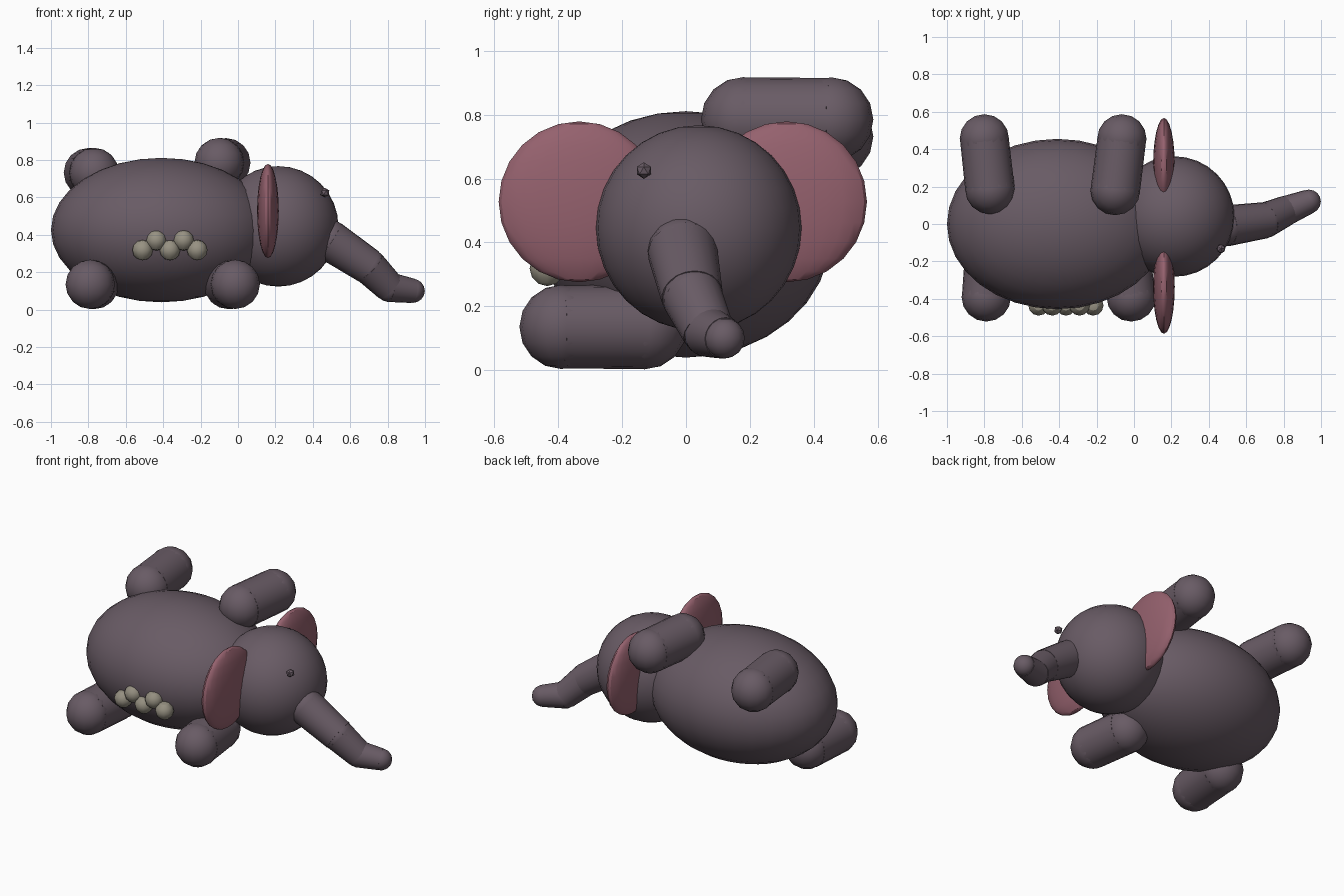
import bpy
from mathutils import Vector

cube = bpy.data.objects.get("Cube")
if cube:
    bpy.data.objects.remove(cube, do_unlink=True)


def material(name, rgb):
    mat = bpy.data.materials.new(name)
    mat.use_nodes = True
    mat.diffuse_color = (*rgb, 1)
    mat.node_tree.nodes["Principled BSDF"].inputs["Base Color"].default_value = (*rgb, 1)
    return mat


hide = material("dusky_purple_grey", (0.14, 0.105, 0.13))
pink = material("dusty_pink", (0.30, 0.12, 0.155))
beige = material("stone_beige", (0.31, 0.285, 0.225))


def finish(name, mat):
    obj = bpy.context.object
    obj.name = name
    obj.data.materials.append(mat)
    bpy.ops.object.shade_smooth_by_angle()
    return obj


def ellipsoid(name, mat, centre, radii, segments=24, axis_turn=(0, 0, 0)):
    bpy.ops.mesh.primitive_uv_sphere_add(
        segments=segments, ring_count=segments // 2, location=centre, rotation=axis_turn)
    bpy.context.object.scale = radii
    bpy.ops.object.transform_apply(location=False, rotation=False, scale=True)
    return finish(name, mat)


def ball(name, mat, centre, r, segments=16):
    return ellipsoid(name, mat, centre, (r, r, r), segments)


def tube(name, mat, start, end, r1, r2):
    a, b = Vector(start), Vector(end)
    bpy.ops.mesh.primitive_cone_add(
        vertices=20, radius1=r1, radius2=r2, depth=(b - a).length, location=(a + b) / 2,
        rotation=(b - a).to_track_quat("Z", "Y").to_euler())
    return finish(name, mat)


# Body and head
ellipsoid("body", hide, (-0.41, 0, 0.425), (0.59, 0.455, 0.386), 32)
ball("head", hide, (0.215, 0.04, 0.445), 0.322, 32)

# Ears: thin upright discs
for side, y in (("right", -0.335), ("left", 0.315)):
    ellipsoid(side + "_ear", pink, (0.16, y, 0.527), (0.058, 0.252, 0.252))

# Legs: tubes with a rounded hip and a rounded foot
legs = {
    "back_right": ((-0.77, -0.13, 0.135), (-0.79, -0.39, 0.135)),
    "front_right": ((-0.05, -0.13, 0.135), (-0.015, -0.39, 0.135)),
    "back_left": ((-0.77, 0.185, 0.732), (-0.80, 0.455, 0.732)),
    "front_left": ((-0.10, 0.18, 0.785), (-0.065, 0.455, 0.785)),
}
for name, (hip, foot) in legs.items():
    tube(name + "_leg", hide, hip, foot, 0.132, 0.13)
    ball(name + "_hip", hide, hip, 0.133)
    ball(name + "_foot", hide, foot, 0.132)

# Trunk: tapering stepped segments with ball joints
joints = [
    ((0.49, -0.01, 0.37), 0.11),
    ((0.70, 0.02, 0.23), 0.095),
    ((0.81, 0.07, 0.12), 0.08),
    ((0.935, 0.12, 0.1), 0.064),
]
for i, (point, r) in enumerate(joints):
    ball(f"trunk_joint_{i + 1}", hide, point, r)
    if i:
        tube(f"trunk_segment_{i}", hide, joints[i - 1][0], point, joints[i - 1][1], r * 1.02)

# Eye bump
bpy.ops.mesh.primitive_ico_sphere_add(subdivisions=1, radius=0.026, location=(0.465, -0.132, 0.625))
finish("eye", hide)

# Zigzag row of beads on the flank
for i in range(5):
    ball(f"flank_bead_{i + 1}", beige, (-0.51 + 0.073 * i, -0.435, 0.37 if i % 2 else 0.318), 0.055, 12)
